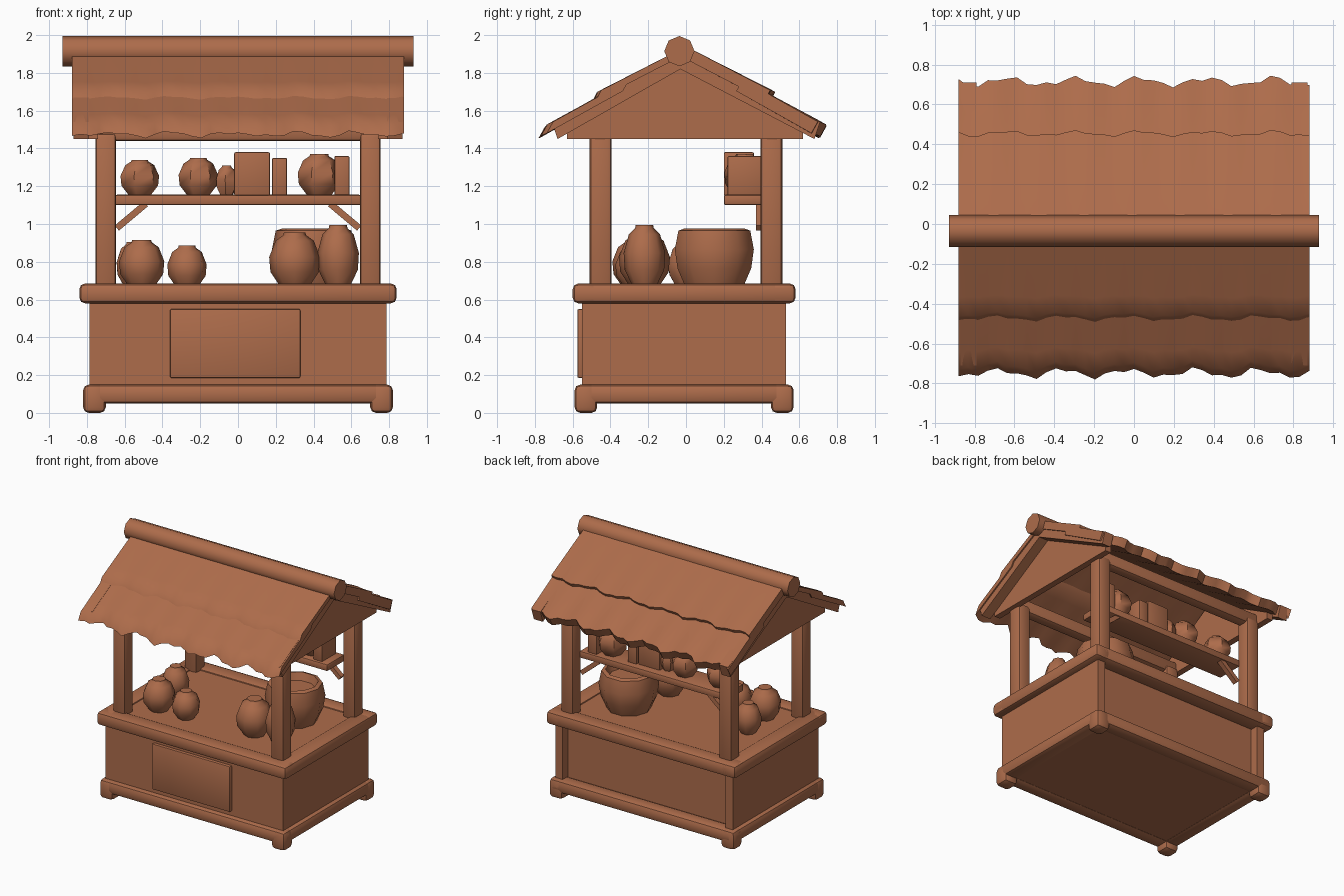
import bpy, bmesh, math, random
from mathutils import Vector, Matrix

if "Cube" in bpy.data.objects:
    bpy.data.objects.remove(bpy.data.objects["Cube"])

random.seed(4)
mat = bpy.data.materials.new("warm brown wood")
mat.diffuse_color = (0.42, 0.15, 0.07, 1)
mat.use_nodes = True
mat.node_tree.nodes["Principled BSDF"].inputs["Base Color"].default_value = mat.diffuse_color


def finish(name, bm, angle=40):
    bmesh.ops.recalc_face_normals(bm, faces=bm.faces)
    me = bpy.data.meshes.new(name)
    bm.to_mesh(me)
    bm.free()
    me.materials.append(mat)
    ob = bpy.data.objects.new(name, me)
    bpy.context.collection.objects.link(ob)
    bpy.ops.object.select_all(action='DESELECT')
    ob.select_set(True)
    bpy.context.view_layer.objects.active = ob
    bpy.ops.object.shade_smooth_by_angle(angle=math.radians(angle))
    return ob


def box(name, x, y, z, bevel=0.0, rot=None):
    """Box from (min, max) ranges, with optional bevel and rotation about its centre."""
    bm = bmesh.new()
    bmesh.ops.create_cube(bm, size=1)
    size = Vector((x[1] - x[0], y[1] - y[0], z[1] - z[0]))
    mid = Vector((x[1] + x[0], y[1] + y[0], z[1] + z[0])) / 2
    bmesh.ops.scale(bm, vec=size, verts=bm.verts)
    if bevel:
        bmesh.ops.bevel(bm, geom=bm.edges[:], offset=bevel, segments=2,
                        profile=0.5, affect='EDGES')
    if rot:
        bmesh.ops.rotate(bm, matrix=rot, verts=bm.verts)
    bmesh.ops.translate(bm, vec=mid, verts=bm.verts)
    return finish(name, bm)


def prism(name, pts, x0, x1):
    """Extrude a (y, z) outline along x."""
    bm = bmesh.new()
    face = bm.faces.new([bm.verts.new((x0, y, z)) for y, z in pts])
    ext = bmesh.ops.extrude_face_region(bm, geom=[face])
    vs = [v for v in ext['geom'] if isinstance(v, bmesh.types.BMVert)]
    bmesh.ops.translate(bm, vec=(x1 - x0, 0, 0), verts=vs)
    return finish(name, bm)


def lathe(name, pos, profile, sides=8, turn=0.0):
    """Turn an (r, z) profile into a closed pot."""
    bm = bmesh.new()
    rings = []
    for r, z in profile:
        rings.append([bm.verts.new((pos[0] + r * math.cos(turn + 2 * math.pi * i / sides),
                                    pos[1] + r * math.sin(turn + 2 * math.pi * i / sides),
                                    pos[2] + z)) for i in range(sides)])
    for a, b in zip(rings, rings[1:]):
        for i in range(sides):
            j = (i + 1) % sides
            bm.faces.new((a[i], a[j], b[j], b[i]))
    bm.faces.new(rings[0])
    bm.faces.new(rings[-1])
    return finish(name, bm, 50)


def pot(name, x, y, z, r, h, sides=8):
    return lathe(name, (x, y, z), [(r * .55, 0), (r * .95, h * .28), (r, h * .55),
                                   (r * .75, h * .85), (r * .45, h * .95), (r * .42, h)],
                 sides, random.random())


def roof_sheet(name, side, p0, p1, thick, wobble, half):
    """Rippled covering from p0 down to p1 (y, z) with an uneven lower edge."""
    nx, ny = 36, 5
    bm = bmesh.new()
    slope = Vector((0, side * (p1[0] - p0[0]), p1[1] - p0[1])).normalized()
    normal = Vector((0, -slope.z * side, abs(slope.y)))
    layers = []
    for low in (0, 1):
        grid = []
        for i in range(nx + 1):
            x = -half + 2 * half * i / nx
            ph = 19 * x + side
            col = []
            for j in range(ny + 1):
                t = j / ny
                p = Vector((x, side * (p0[0] + (p1[0] - p0[0]) * t), p0[1] + (p1[1] - p0[1]) * t))
                p += slope * wobble * t ** 3 * (math.sin(ph) + .6 * math.sin(2.3 * ph))
                p += Vector((0, normal.y * side, normal.z)) * (.3 * wobble * t * math.sin(1.4 * ph) - low * thick)
                col.append(bm.verts.new(p))
            grid.append(col)
        layers.append(grid)
    a, b = layers
    for g in layers:
        for i in range(nx):
            for j in range(ny):
                bm.faces.new((g[i][j], g[i + 1][j], g[i + 1][j + 1], g[i][j + 1]))
    for i in range(nx):
        for j in (0, ny):
            bm.faces.new((a[i][j], a[i + 1][j], b[i + 1][j], b[i][j]))
    for j in range(ny):
        for i in (0, nx):
            bm.faces.new((a[i][j], a[i][j + 1], b[i][j + 1], b[i][j]))
    return finish(name, bm)


# Base: floor, feet, rails and walls, with a recessed back
box("floor", (-.79, .79), (-.56, .53), (.06, .12))
for sx in (-1, 1):
    xs = sorted((sx * .70, sx * .82))
    for sy in (-1, 1):
        ys = sorted((sy * .46 - .01, sy * .58 - .01))
        box("corner_foot", xs, ys, (0, .15), .03)
        py = sorted((sy * .395, sy * .51))
        box("post", sorted((sx * .645, sx * .755)), py, (.6, 1.48), .02)
    box("base_side_rail", xs, (-.58, .56), (.05, .15), .03)
    box("side_wall", sorted((sx * .72, sx * .785)), (-.55, .53), (.1, .62))
    box("counter_side_rail", sorted((sx * .70, sx * .84)), (-.59, .58), (.58, .685), .03)
box("base_front_rail", (-.81, .81), (-.59, -.47), (.05, .15), .03)
box("base_back_rail", (-.81, .81), (.45, .57), (.05, .15), .03)
box("front_wall", (-.785, .785), (-.55, -.48), (.1, .62))
box("back_wall", (-.75, .75), (.42, .46), (.1, .62))
box("front_panel", (-.36, .33), (-.575, -.54), (.185, .55), .008)
box("counter_front_rail", (-.84, .84), (-.60, -.46), (.58, .685), .03)
box("counter_back_rail", (-.84, .84), (.44, .58), (.58, .685), .03)
box("counter_top", (-.76, .76), (-.54, .52), (.61, .67))

# Roof frame: gables, rafters, plates and ridge log
R = -.03
for sx in (-1, 1):
    x0, x1 = sorted((sx * .74, sx * .79))
    prism("gable", [(-.63, 1.45), (.62, 1.45), (.62, 1.5), (R, 1.86), (-.63, 1.5)], x0, x1)
    x0, x1 = sorted((sx * .79, sx * .87))
    for sy in (-1, 1):
        prism("rafter", [(R, 1.92), (sy * .71, 1.54), (sy * .68, 1.45), (R, 1.82)], x0, x1)
for sy in (-1, 1):
    box("eave_beam", (-.76, .76), sorted((sy * .41, sy * .5)), (1.44, 1.54), .02)
    roof_sheet("lower_roof_cover", sy, (.30, 1.765), (.715, 1.535), .07, .022, .88)
    roof_sheet("upper_roof_cover", sy, (0, 1.94), (.455, 1.705), .06, .012, .88)

bm = bmesh.new()
bmesh.ops.create_cone(bm, cap_ends=True, segments=8, radius1=.08, radius2=.08, depth=1.86,
                      matrix=Matrix.Translation((0, -.035, 1.915)) @ Matrix.Rotation(math.pi / 2, 4, 'Y'))
finish("ridge_log", bm, 50)

# Back shelf with diagonal braces
box("shelf", (-.65, .65), (.2, .42), (1.1, 1.155), .01)
for sx in (-1, 1):
    box("shelf_brace", (sx * .565 - .1, sx * .565 + .1), (.37, .41), (1.025, 1.06), 0,
        Matrix.Rotation(sx * math.radians(40), 3, 'Y'))

# Goods on the shelf
for x, r, h in ((-.52, .105, .19), (-.21, .105, .2), (-.06, .06, .16)):
    pot("shelf_jar", x, .31, 1.15, r, h, 6)
box("shelf_box", (-.02, .17), (.2, .36), (1.15, 1.38), .008)
box("shelf_small_box", (.18, .26), (.25, .37), (1.15, 1.35), .008)
pot("shelf_large_jar", .43, .31, 1.15, .115, .22, 6)
box("shelf_book", (.51, .59), (.22, .4), (1.15, 1.36), .008)

# Goods on the counter
pot("left_pot", -.51, -.27, .665, .12, .25)
pot("left_back_pot", -.55, .0, .665, .10, .24)
pot("small_pot", -.27, -.27, .665, .105, .22)
pot("right_pot", .30, -.22, .665, .135, .29)
pot("right_tall_pot", .53, -.22, .665, .11, .33)
lathe("basket", (.40, .15, .665), [(.16, 0), (.205, .1), (.22, .2), (.2, .3), (.17, .31), (.15, .25)], 10)
